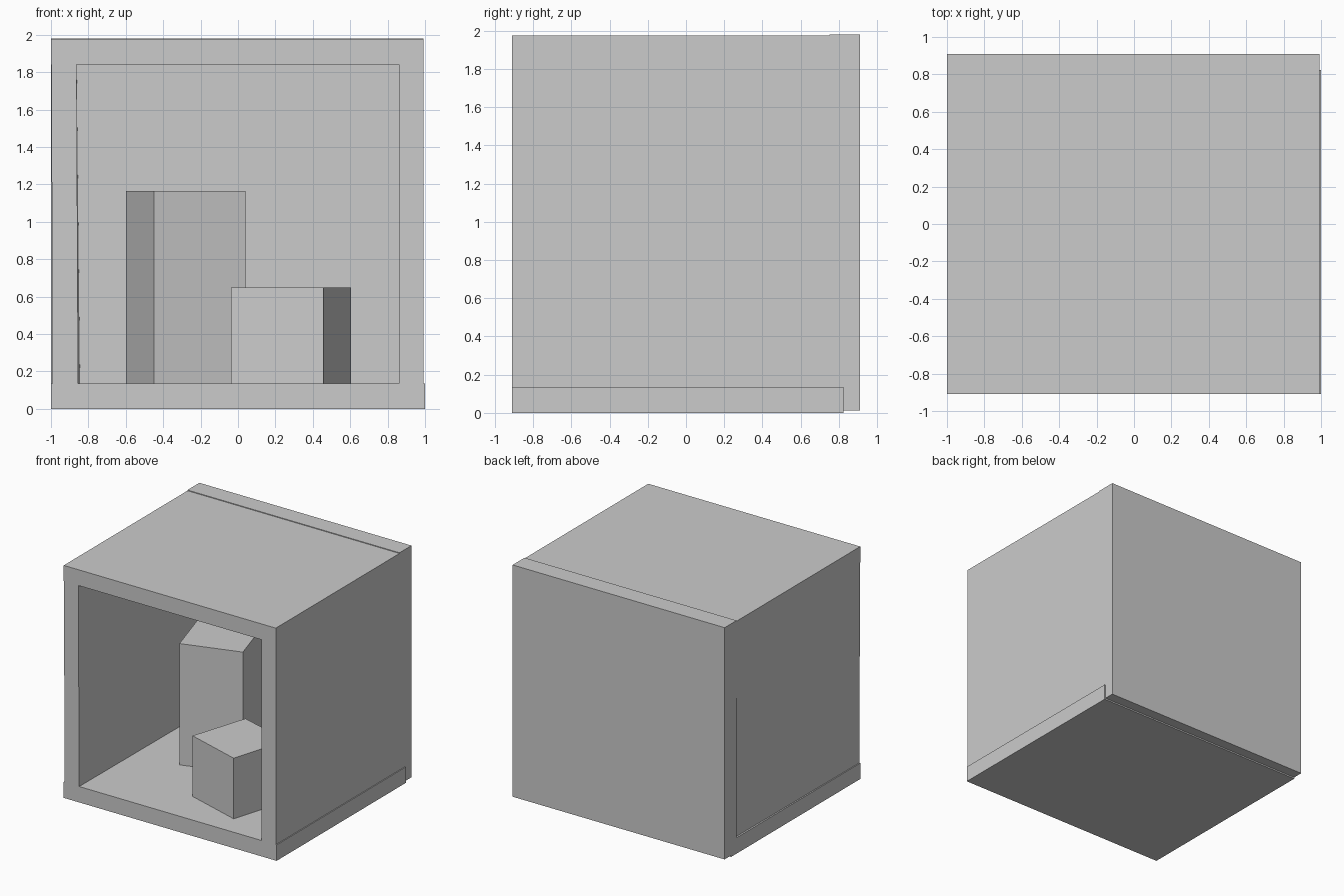
import bpy

if "Cube" in bpy.data.objects:
    bpy.data.objects.remove(bpy.data.objects["Cube"])


def prism(name, bottom, top, z0, z1):
    """Closed solid from matching bottom and top outlines (counter-clockwise)."""
    n = len(bottom)
    verts = [(x, y, z0) for x, y in bottom] + [(x, y, z1) for x, y in top]
    faces = [list(range(n))[::-1], list(range(n, 2 * n))]
    faces += [[i, (i + 1) % n, n + (i + 1) % n, n + i] for i in range(n)]
    mesh = bpy.data.meshes.new(name)
    mesh.from_pydata(verts, [], faces)
    obj = bpy.data.objects.new(name, mesh)
    bpy.context.collection.objects.link(obj)
    return obj


def slab(name, x0, x1, y0, y1, z0, z1):
    outline = [(x0, y0), (x1, y0), (x1, y1), (x0, y1)]
    return prism(name, outline, outline, z0, z1)


FRONT, BACK = -0.91, 0.75
FLOOR, CEIL = 0.135, 1.84

# Room shell, open at the front
slab("floor", -1.0, 1.0, FRONT, 0.823, 0.0, FLOOR)
slab("ceiling", -1.0, 0.992, FRONT, BACK, CEIL, 1.974)
slab("back_wall", -1.0, 0.992, BACK, 0.91, 0.012, 1.98)
slab("right_wall", 0.86, 0.992, FRONT, BACK, FLOOR, CEIL)

# Left wall leans slightly inward towards the bottom back
prism("left_wall",
      [(-0.992, FRONT), (-0.855, FRONT), (-0.845, BACK), (-0.985, BACK)],
      [(-0.998, FRONT), (-0.863, FRONT), (-0.863, BACK), (-0.998, BACK)],
      FLOOR, CEIL)

# Two turned blocks standing on the floor
short = [(0.456, -0.71), (0.605, -0.213), (0.117, -0.067), (-0.037, -0.557)]
tall = [(-0.449, -0.144), (0.04, 0.008), (-0.111, 0.504), (-0.6, 0.349)]
prism("short_block", short, short, FLOOR, 0.65)
prism("tall_block", tall, tall, FLOOR, 1.165)
